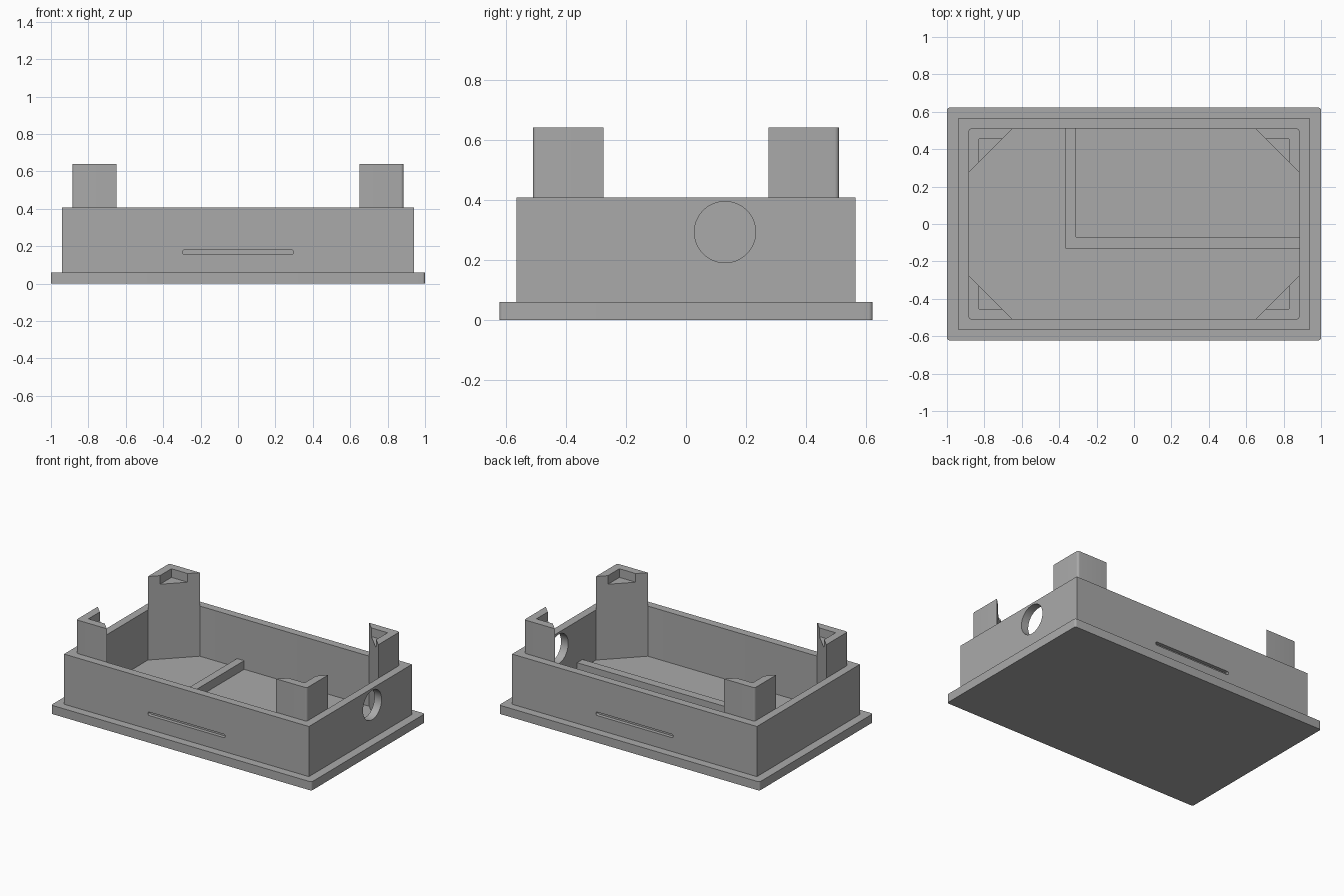
import bpy, bmesh, math

old = bpy.data.objects.get("Cube")
if old:
    bpy.data.objects.remove(old, do_unlink=True)

grey = bpy.data.materials.new("plain grey")
grey.use_nodes = True
grey.diffuse_color = (0.4, 0.4, 0.4, 1)
grey.node_tree.nodes["Principled BSDF"].inputs["Base Color"].default_value = (0.4, 0.4, 0.4, 1)

FLOOR, RIM, POST_TOP = 0.06, 0.408, 0.64
IN_X, IN_Y = 0.885, 0.51


def arc(cx, cy, r, start, sweep, steps):
    return [(cx + r * math.cos(math.radians(start + sweep * i / steps)),
             cy + r * math.sin(math.radians(start + sweep * i / steps))) for i in range(steps + 1)]


def rounded_rect(hx, hy, r, steps=6):
    pts = []
    for k, (sx, sy) in enumerate([(1, 1), (-1, 1), (-1, -1), (1, -1)]):
        pts += arc(sx * (hx - r), sy * (hy - r), r, 90 * k, 90, steps)
    return pts


def rect(x0, x1, y0, y1):
    return [(x0, y0), (x1, y0), (x1, y1), (x0, y1)]


def prism(name, outline, a, b, place=lambda u, v, w: (u, v, w)):
    """Extrude an outline from depth a to depth b; place maps it into space."""
    bm = bmesh.new()
    low = [bm.verts.new(place(u, v, a)) for u, v in outline]
    high = [bm.verts.new(place(u, v, b)) for u, v in outline]
    bm.faces.new(low)
    bm.faces.new(high)
    n = len(outline)
    for i in range(n):
        j = (i + 1) % n
        bm.faces.new((low[i], low[j], high[j], high[i]))
    bmesh.ops.recalc_face_normals(bm, faces=bm.faces)
    mesh = bpy.data.meshes.new(name)
    bm.to_mesh(mesh)
    bm.free()
    mesh.materials.append(grey)
    obj = bpy.data.objects.new(name, mesh)
    bpy.context.collection.objects.link(obj)
    return obj


def activate(obj):
    bpy.ops.object.select_all(action='DESELECT')
    obj.select_set(True)
    bpy.context.view_layer.objects.active = obj


def cut(obj, cutter):
    mod = obj.modifiers.new("cut", 'BOOLEAN')
    mod.operation, mod.solver, mod.object = 'DIFFERENCE', 'EXACT', cutter
    activate(obj)
    bpy.ops.object.modifier_apply(modifier=mod.name)
    bpy.data.objects.remove(cutter, do_unlink=True)


# Base plate with slightly rounded corners
parts = [prism("base_plate", rounded_rect(1, 0.622, 0.014), 0, FLOOR)]

# Wall ring with rounded inner corners
wall = prism("wall", rect(-0.94, 0.94, -0.565, 0.565), FLOOR, RIM)
cut(wall, prism("cavity", rounded_rect(IN_X, IN_Y, 0.015), 0, 1))

# Round cable hole through one end wall
cut(wall, prism("cable_hole", arc(0.13, 0.292, 0.102, 0, 354.375, 63), 0.8, 1,
                lambda u, v, w: (w, u, v)))

# Shallow finger slots in the front and back
slot = arc(0.285, 0.168, 0.012, -90, 180, 8) + arc(-0.285, 0.168, 0.012, 90, 180, 8)
for s in (-1, 1):
    cut(wall, prism("slot_cutter", slot, 0.54, 0.6, lambda u, v, w: (u, s * w, v)))
parts.append(wall)

# Triangular corner posts with an open pocket on top
LEG, R = 0.235, 0.015
post = [(IN_X - LEG, IN_Y), (IN_X, IN_Y - LEG)] + arc(IN_X - R, IN_Y - R, R, 0, 90, 6)
pocket = [(0.83, 0.455), (0.63, 0.455), (0.83, 0.255)]
for sx, side in ((1, "left"), (-1, "right")):
    for sy, end in ((1, "back"), (-1, "front")):
        mirror = lambda u, v, w: (sx * u, sy * v, w)
        corner = prism(f"{end}_{side}_post", post, FLOOR, POST_TOP, mirror)
        cut(corner, prism("pocket_cutter", pocket, POST_TOP - 0.06, 0.7, mirror))
        parts.append(corner)

# Low L-shaped rib on the floor
rib = [(-0.365, IN_Y), (-0.365, -0.13), (IN_X, -0.13), (IN_X, -0.07), (-0.31, -0.07), (-0.31, IN_Y)]
parts.append(prism("floor_rib", rib, FLOOR, 0.12))

for obj in parts:
    activate(obj)
    bpy.ops.object.shade_smooth_by_angle(angle=math.radians(30))
